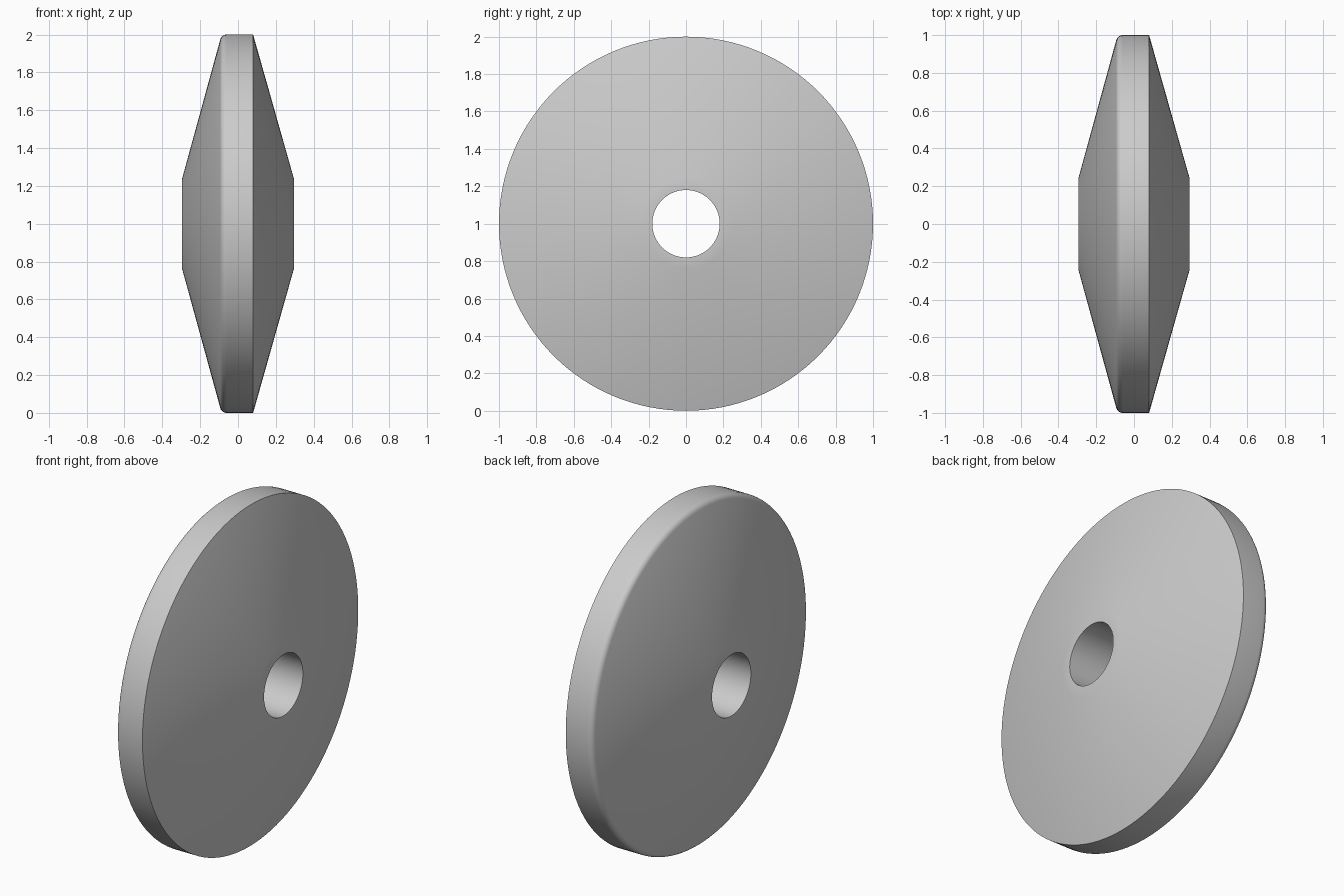
import bpy, bmesh, math
from mathutils import Vector, Matrix

cube = bpy.data.objects.get("Cube")
if cube:
    bpy.data.objects.remove(cube, do_unlink=True)

# Single grey finish
grey = bpy.data.materials.new("plain grey")
grey.use_nodes = True
color = (0.6, 0.6, 0.6, 1)
grey.diffuse_color = color
grey.node_tree.nodes["Principled BSDF"].inputs["Base Color"].default_value = color

# Half section as (x, radius): bore, hub faces, cones, rim
HUB, BORE, HUB_R, FILLET = 0.295, 0.18, 0.24, 0.035
profile = [(HUB, BORE), (HUB, HUB_R), (0.08, 1.0)]
# Rounded corner on the right side of the rim
center = Vector((-0.06, 1.0 - FILLET))
for i in range(7):
    a = math.radians(90 + 75 * i / 6)
    profile.append((center.x + FILLET * math.cos(a), center.y + FILLET * math.sin(a)))
profile += [(-HUB, HUB_R), (-HUB, BORE)]

# Spin the closed section around the x axis
bm = bmesh.new()
verts = [bm.verts.new((x, 0, r)) for x, r in profile]
edges = [bm.edges.new((v, verts[(i + 1) % len(verts)])) for i, v in enumerate(verts)]
bmesh.ops.spin(bm, geom=verts + edges, cent=(0, 0, 0), axis=(1, 0, 0),
               angle=math.tau, steps=128, use_merge=True)
bmesh.ops.remove_doubles(bm, verts=bm.verts, dist=1e-4)
bmesh.ops.recalc_face_normals(bm, faces=bm.faces)
bmesh.ops.transform(bm, matrix=Matrix.Translation((0, 0, 1)), verts=bm.verts)

mesh = bpy.data.meshes.new("conical_wheel")
bm.to_mesh(mesh)
bm.free()
mesh.materials.append(grey)
wheel = bpy.data.objects.new("conical_wheel", mesh)
bpy.context.collection.objects.link(wheel)

# Smooth shading with crisp rim and bore edges
bpy.context.view_layer.objects.active = wheel
wheel.select_set(True)
bpy.ops.object.shade_smooth_by_angle(angle=math.radians(30))
